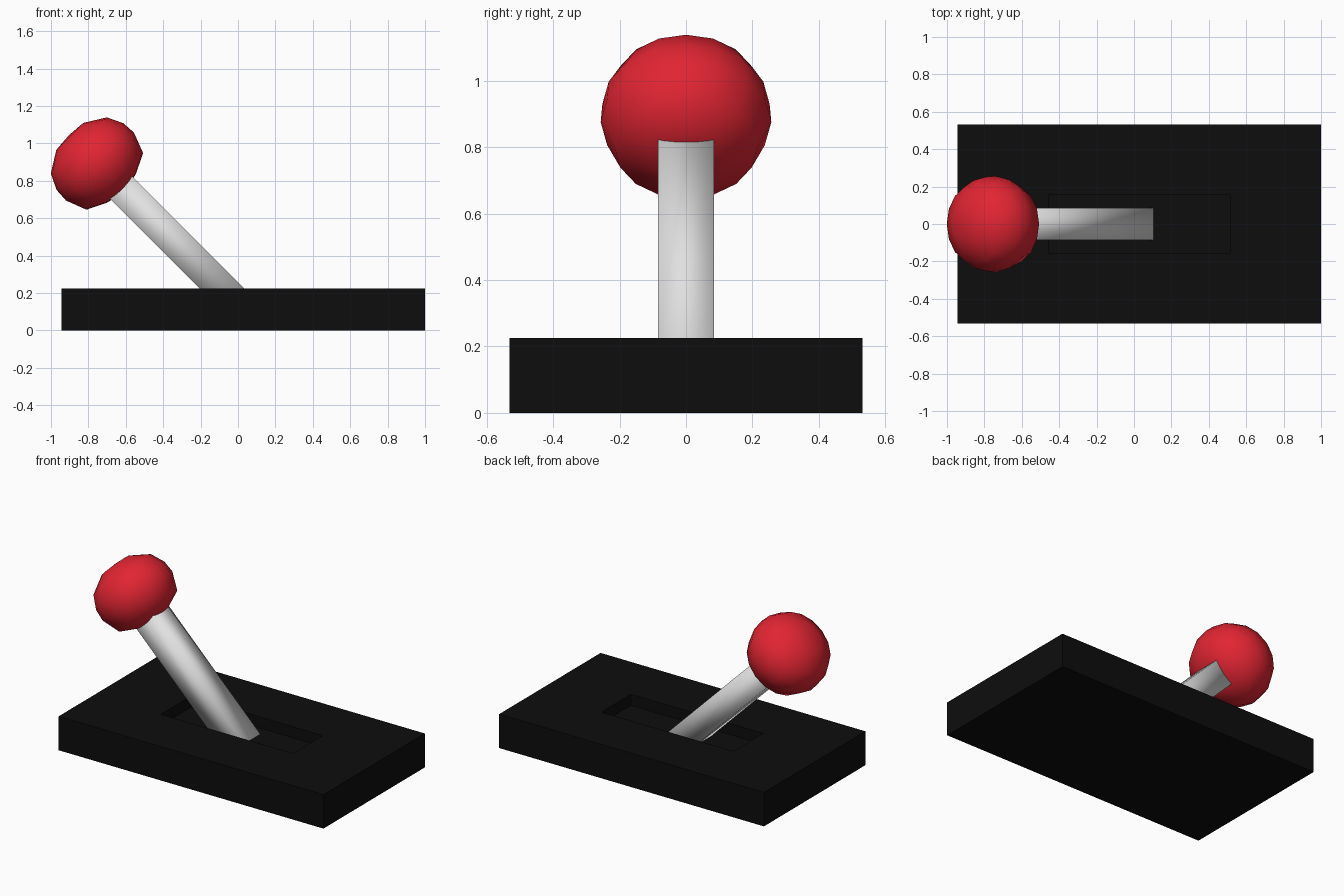
import bpy, bmesh, math
from mathutils import Matrix

if "Cube" in bpy.data.objects:
    bpy.data.objects.remove(bpy.data.objects["Cube"])


def material(name, rgb):
    m = bpy.data.materials.new(name)
    m.diffuse_color = (*rgb, 1.0)
    m.use_nodes = True
    m.node_tree.nodes["Principled BSDF"].inputs["Base Color"].default_value = m.diffuse_color
    return m


def finish(name, bm, mat, smooth):
    bmesh.ops.recalc_face_normals(bm, faces=bm.faces)
    for f in bm.faces:
        f.smooth = smooth
    me = bpy.data.meshes.new(name)
    bm.to_mesh(me)
    bm.free()
    me.materials.append(mat)
    ob = bpy.data.objects.new(name, me)
    bpy.context.collection.objects.link(ob)
    return ob


def loft(bm, rings):
    """Skin closed rings of equal length and cap both ends."""
    loops = [[bm.verts.new(p) for p in ring] for ring in rings]
    n = len(loops[0])
    for a, b in zip(loops, loops[1:]):
        for i in range(n):
            j = (i + 1) % n
            bm.faces.new((a[i], a[j], b[j], b[i]))
    bm.faces.new(loops[0])
    bm.faces.new(loops[-1])


def rect(cx, hx, hy, z):
    return [(cx + sx * hx, sy * hy, z) for sx, sy in ((-1, -1), (1, -1), (1, 1), (-1, 1))]


black = material("black", (0.004, 0.004, 0.004))
grey = material("light grey", (0.75, 0.75, 0.75))
red = material("red", (0.75, 0.018, 0.032))

# Base plate with a recessed slot
CX = 0.0275
bm = bmesh.new()
loft(bm, [rect(CX, 0.9725, 0.532, 0.0), rect(CX, 0.9725, 0.532, 0.225),
          rect(CX, 0.485, 0.155, 0.225), rect(CX, 0.485, 0.155, 0.152)])
finish("base", bm, black, False)

# Square lever leaning towards -x, its foot buried in the base
TILT = Matrix.Rotation(math.radians(-45), 4, 'Y')
bm = bmesh.new()
loft(bm, [rect(0, 0.084, 0.085, 0.0), rect(0, 0.084, 0.085, 1.13)])
lever = finish("lever", bm, grey, True)
lever.matrix_world = Matrix.Translation((0.0575, 0, 0.08)) @ TILT

# Flattened round knob, turned around the lever axis: (height, radius)
profile = [(-0.197, 0.07), (-0.187, 0.11), (-0.136, 0.214), (-0.024, 0.257),
           (0.052, 0.252), (0.136, 0.212), (0.204, 0.102)]
SIDES = 16
bm = bmesh.new()
rings = [[(r * math.cos(math.tau * i / SIDES), r * math.sin(math.tau * i / SIDES), h)
          for i in range(SIDES)] for h, r in profile]
loft(bm, rings)
# Raise both end caps to a shallow point
bm.faces.ensure_lookup_table()
caps = [f for f in bm.faces if len(f.verts) == SIDES]
for f in caps:
    top = f.calc_center_median().z > 0
    centre = bmesh.ops.poke(bm, faces=[f])["verts"][0]
    centre.co.z = 0.212 if top else -0.2
knob = finish("knob", bm, red, True)
knob.matrix_world = Matrix.Translation((-0.755, 0, 0.893)) @ TILT
